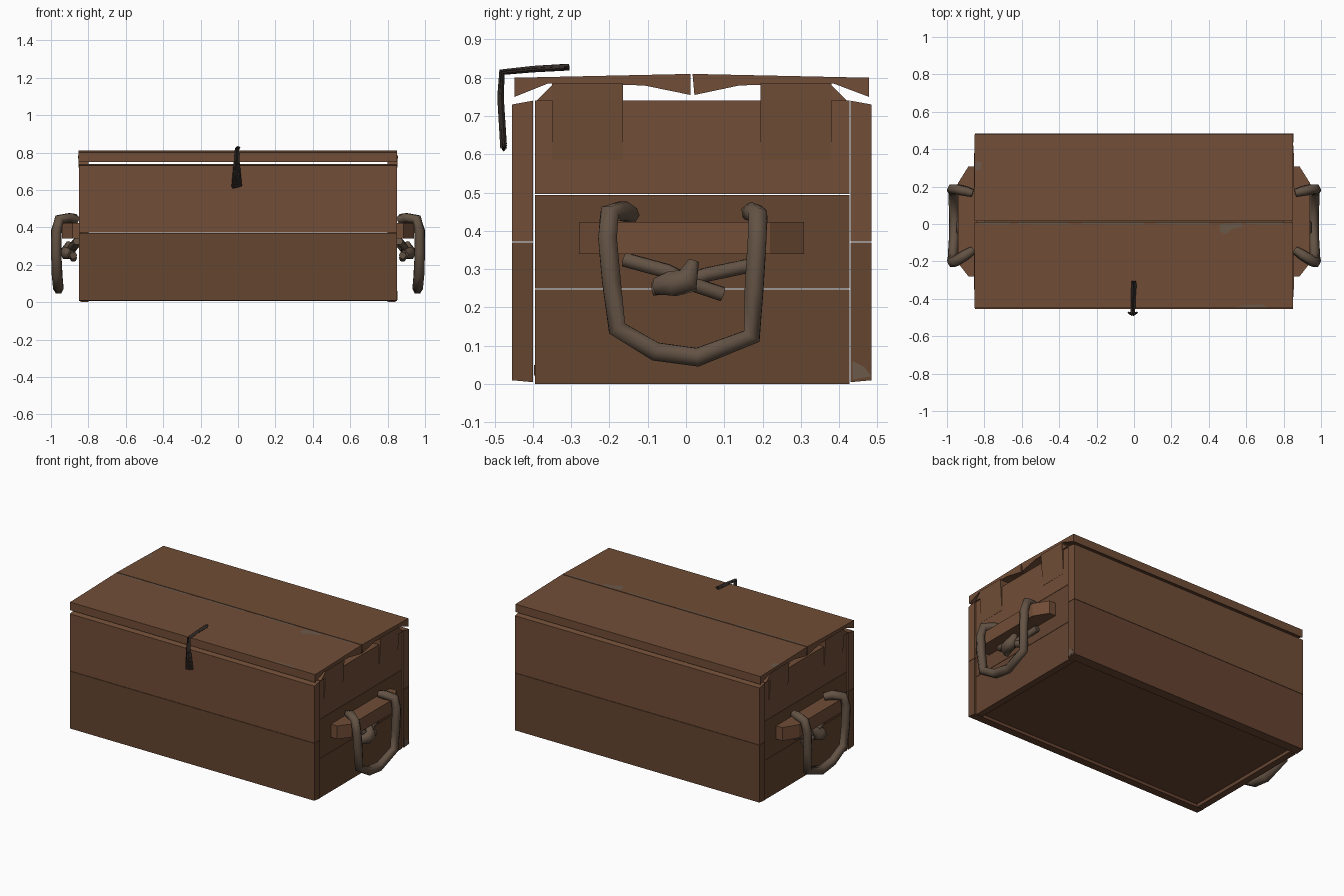
import bpy, bmesh
from mathutils import Vector

if "Cube" in bpy.data.objects:
    bpy.data.objects.remove(bpy.data.objects["Cube"])


def material(name, rgb):
    m = bpy.data.materials.new(name)
    m.use_nodes = True
    m.diffuse_color = (*rgb, 1)
    bsdf = m.node_tree.nodes["Principled BSDF"]
    bsdf.inputs["Base Color"].default_value = (*rgb, 1)
    bsdf.inputs["Roughness"].default_value = 0.9
    return m


WOOD = material("brown wood", (0.165, 0.075, 0.038))
DARK = material("dark brown wood", (0.13, 0.058, 0.030))
WORN = material("worn grey wood", (0.15, 0.10, 0.07))
ROPE = material("rope grey brown", (0.125, 0.085, 0.058))
CORD = material("dark cord", (0.035, 0.026, 0.022))


def finish(name, bm, mat):
    bmesh.ops.recalc_face_normals(bm, faces=bm.faces)
    me = bpy.data.meshes.new(name)
    bm.to_mesh(me)
    bm.free()
    me.materials.append(mat)
    ob = bpy.data.objects.new(name, me)
    bpy.context.collection.objects.link(ob)
    return ob


def prism(name, profile, x0, x1, mat):
    """Extrude a (y, z) profile along x."""
    bm = bmesh.new()
    face = bm.faces.new([bm.verts.new((x0, y, z)) for y, z in profile])
    ext = bmesh.ops.extrude_face_region(bm, geom=[face])
    verts = [v for v in ext["geom"] if isinstance(v, bmesh.types.BMVert)]
    bmesh.ops.translate(bm, verts=verts, vec=(x1 - x0, 0, 0))
    return finish(name, bm, mat)


def box(name, lo, hi, mat):
    return prism(name, [(lo[1], lo[2]), (hi[1], lo[2]), (hi[1], hi[2]), (lo[1], hi[2])],
                 lo[0], hi[0], mat)


def rope(name, points, radius, mat, sides=1):
    """Sweep a round section along a polyline; points are (x, y, z) or (x, y, z, scale)."""
    cu = bpy.data.curves.new(name, "CURVE")
    cu.dimensions = "3D"
    cu.bevel_depth = radius
    cu.bevel_resolution = sides
    cu.use_fill_caps = True
    sp = cu.splines.new("POLY")
    sp.points.add(len(points) - 1)
    for p, co in zip(sp.points, points):
        p.co = (*co[:3], 1)
        p.radius = co[3] if len(co) > 3 else 1
    ob = bpy.data.objects.new(name, cu)
    cu.materials.append(mat)
    bpy.context.collection.objects.link(ob)
    return ob


# Front and back walls, two planks each, with sloping top edges
for label, outer, inner in (("front", -0.455, -0.40), ("back", 0.485, 0.43)):
    prism(label + "_lower_plank", [(outer, 0.01), (inner, 0.005), (inner, 0.37), (outer, 0.37)],
          -0.85, 0.85, DARK)
    prism(label + "_upper_plank", [(outer, 0.372), (inner, 0.372), (inner, 0.74), (outer, 0.73)],
          -0.85, 0.85, WOOD)

# Floor set up inside the walls
box("floor", (-0.80, -0.397, 0.022), (0.80, 0.427, 0.05), DARK)

# Lid boards, hollowed beneath, resting on the end tabs
prism("lid_front_board", [(-0.448, 0.75), (-0.448, 0.80), (0.012, 0.81),
                          (0.012, 0.755), (-0.11, 0.78), (-0.36, 0.785)], -0.853, 0.85, WOOD)
prism("lid_back_board", [(0.478, 0.75), (0.478, 0.80), (0.017, 0.81),
                         (0.022, 0.755), (0.14, 0.78), (0.385, 0.785)], -0.853, 0.85, WOOD)

# Ends: stacked planks, tabs, batten and rope handle
for side, s in (("left", 1), ("right", -1)):
    for i, (z0, z1, mat) in enumerate(((0, 0.247, DARK), (0.249, 0.494, DARK),
                                       (0.496, 0.74, WOOD))):
        box(f"{side}_end_plank_{i + 1}", (s * 0.80, -0.395, z0), (s * 0.842, 0.427, z1), mat)

    # Tabs that carry the lid, tapering into the end face
    for i, (y0, y1, lip) in enumerate(((-0.35, -0.165, -0.39), (0.38, 0.195, 0.42))):
        bm = bmesh.new()
        rings = []
        for z, x in ((0.585, 0.843), (0.745, 0.853), (0.785, 0.855)):
            rings.append([bm.verts.new((s * a, b, z))
                          for a, b in ((0.80, y0), (x, y0), (x, y1), (0.80, y1))])
        for lo, hi in zip(rings, rings[1:]):
            for k in range(4):
                bm.faces.new((lo[k], lo[k - 1], hi[k - 1], hi[k]))
        bm.faces.new(rings[0])
        bm.faces.new(rings[-1])
        finish(f"{side}_lid_tab_{i + 1}", bm, WOOD)
        prism(f"{side}_tab_lip_{i + 1}", [(y0, 0.74), (lip, 0.74), (y0, 0.78)],
              s * 0.80, s * 0.852, WOOD)

    # Batten with bevelled ends
    bm = bmesh.new()
    plan = [(0.842, -0.28), (0.885, -0.28), (0.94, -0.21), (0.94, 0.22), (0.885, 0.308), (0.842, 0.308)]
    face = bm.faces.new([bm.verts.new((s * x, y, 0.34)) for x, y in plan])
    ext = bmesh.ops.extrude_face_region(bm, geom=[face])
    top = [v for v in ext["geom"] if isinstance(v, bmesh.types.BMVert)]
    bmesh.ops.translate(bm, verts=top, vec=(0, 0, 0.083))
    finish(side + "_handle_batten", bm, WOOD)

    # Hanging rope loop
    loop = [(0.862, -0.14, 0.44, 0.8), (0.90, -0.165, 0.452), (0.955, -0.20, 0.445),
            (0.97, -0.205, 0.38), (0.972, -0.195, 0.27), (0.968, -0.18, 0.145), (0.962, -0.08, 0.085),
            (0.96, 0.03, 0.07), (0.965, 0.172, 0.125), (0.972, 0.178, 0.25),
            (0.972, 0.186, 0.38), (0.955, 0.188, 0.44), (0.90, 0.175, 0.448), (0.862, 0.165, 0.45, 0.8)]
    rope(side + "_rope_handle", [(s * p[0], *p[1:]) for p in loop], 0.028, ROPE)

    # Knotted rope ends under the batten
    for i, path in enumerate(([(0.862, -0.16, 0.325), (0.89, -0.05, 0.295), (0.895, 0.02, 0.26),
                               (0.88, 0.095, 0.235)],
                              [(0.862, 0.17, 0.31), (0.885, 0.05, 0.285), (0.895, -0.03, 0.255),
                               (0.88, -0.085, 0.25)])):
        rope(f"{side}_rope_end_{i + 1}", [(s * p[0], *p[1:]) for p in path], 0.021, ROPE)
    rope(side + "_knot", [(s * 0.89, -0.075, 0.255, 0.8), (s * 0.915, -0.035, 0.262, 1.2),
                          (s * 0.915, 0.005, 0.27, 1.2), (s * 0.90, 0.02, 0.32, 0.5)],
         0.031, ROPE)

# Cord strands bent over the front edge of the lid
for i in range(5):
    t = i - 2
    lift = 0.005 * (i % 2)
    rope(f"latch_cord_{i + 1}",
         [(0.004 * t, -0.305 - 0.012 * (i % 3), 0.825 + lift),
          (-0.004 + 0.003 * t, -0.40, 0.82 + lift),
          (-0.006 + 0.003 * t, -0.478 - lift, 0.812 + lift),
          (-0.007 + 0.005 * t, -0.482 - lift, 0.75),
          (-0.007 + 0.011 * t, -0.474 - lift, 0.615 + 0.006 * (i % 3))], 0.006, CORD, 0)
rope("latch_cord_foot", [(-0.030, -0.476, 0.612), (0.017, -0.476, 0.624)], 0.005, CORD, 0)


# Worn patches as thin plates following the lid slope
def patch(name, outline):
    bm = bmesh.new()
    top = lambda y: 0.81 - 0.0217 * abs(y - 0.014) + 0.001
    bm.faces.new([bm.verts.new((x, y, top(y))) for x, y in outline])
    finish(name, bm, WORN)


patch("worn_patch_middle", [(0.46, 0.0), (0.46, -0.04), (0.49, -0.055), (0.52, -0.03),
                            (0.58, -0.015), (0.58, 0.01)])
for i, (x0, x1) in enumerate(((-0.83, -0.66), (-0.62, -0.35), (-0.28, 0.05), (0.12, 0.4), (0.6, 0.8))):
    patch(f"worn_seam_{i + 1}", [(x0, 0.0), (x1, -0.004), (x1, 0.011), (x0, 0.011)])
patch("worn_patch_edge", [(0.54, -0.447), (0.71, -0.447), (0.69, -0.43), (0.58, -0.435)])
patch("worn_patch_corner", [(-0.85, 0.29), (-0.82, 0.29), (-0.815, 0.33), (-0.85, 0.335)])
prism("worn_patch_foot", [(0.435, 0.012), (0.484, 0.02), (0.465, 0.045), (0.435, 0.06)],
      0.849, 0.852, WORN)

# Soft shading on the rope only
bpy.ops.object.select_all(action="DESELECT")
for ob in [o for o in bpy.data.objects if o.type == "CURVE"]:
    for sp in ob.data.splines:
        sp.use_smooth = "rope" in ob.name or "knot" in ob.name
